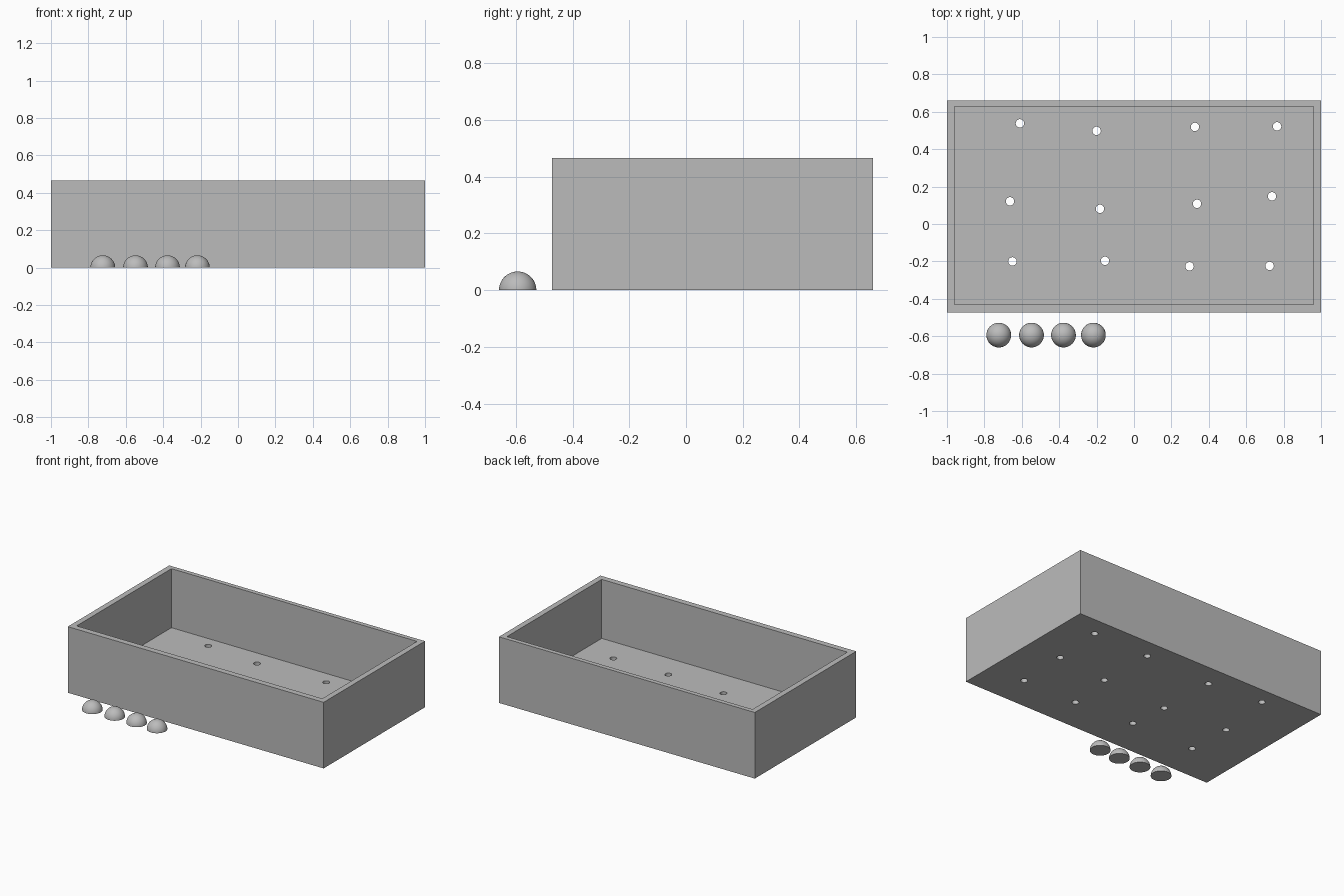
import bpy
import bmesh
from mathutils import Matrix, Vector

if "Cube" in bpy.data.objects:
    bpy.data.objects.remove(bpy.data.objects["Cube"], do_unlink=True)

HEIGHT, FLOOR = 0.467, 0.05
OUTER = (-1.0, 1.0, -0.472, 0.66)
INNER = (-0.96, 0.96, -0.43, 0.628)
HOLE_R, FOOT_R = 0.0225, 0.066

grey = bpy.data.materials.new("plain_grey")
grey.use_nodes = True
grey.diffuse_color = (0.5, 0.5, 0.5, 1)
grey.node_tree.nodes["Principled BSDF"].inputs["Base Color"].default_value = (0.5, 0.5, 0.5, 1)


def make_object(name, bm):
    bmesh.ops.recalc_face_normals(bm, faces=bm.faces)
    mesh = bpy.data.meshes.new(name)
    bm.to_mesh(mesh)
    bm.free()
    mesh.materials.append(grey)
    obj = bpy.data.objects.new(name, mesh)
    bpy.context.collection.objects.link(obj)
    return obj


def box(name, bounds, z0, z1):
    x0, x1, y0, y1 = bounds
    bm = bmesh.new()
    place = Matrix.Translation(((x0 + x1) / 2, (y0 + y1) / 2, (z0 + z1) / 2))
    bmesh.ops.create_cube(bm, size=1, matrix=place @ Matrix.Diagonal((x1 - x0, y1 - y0, z1 - z0, 1)))
    return make_object(name, bm)


def cut(target, cutter):
    cutter.hide_render = True
    mod = target.modifiers.new("cut", "BOOLEAN")
    mod.operation, mod.solver, mod.object = "DIFFERENCE", "EXACT", cutter
    bpy.context.view_layer.objects.active = target
    bpy.ops.object.modifier_apply(modifier=mod.name)
    bpy.data.objects.remove(cutter, do_unlink=True)


def smooth(obj):
    bpy.ops.object.select_all(action="DESELECT")
    obj.select_set(True)
    bpy.context.view_layer.objects.active = obj
    bpy.ops.object.shade_smooth_by_angle(angle=0.6)


# Open planter tray
tray = box("planter_tray", OUTER, 0, HEIGHT)
cut(tray, box("cavity_cutter", INNER, FLOOR, HEIGHT + 0.1))

# Drainage holes, loosely spaced in three rows
holes = [(-0.61, 0.538), (-0.20, 0.498), (0.326, 0.519), (0.765, 0.522),
         (-0.663, 0.121), (-0.182, 0.081), (0.337, 0.108), (0.738, 0.148),
         (-0.65, -0.20), (-0.155, -0.197), (0.297, -0.226), (0.725, -0.224)]
bm = bmesh.new()
for x, y in holes:
    bmesh.ops.create_cone(bm, cap_ends=True, segments=32, radius1=HOLE_R, radius2=HOLE_R,
                          depth=0.2, matrix=Matrix.Translation((x, y, FLOOR / 2)))
cut(tray, make_object("hole_cutter", bm))
smooth(tray)

# Loose half-round feet lying in front of the tray
for i, x in enumerate((-0.723, -0.548, -0.377, -0.217)):
    bm = bmesh.new()
    bmesh.ops.create_uvsphere(bm, u_segments=48, v_segments=24, radius=FOOT_R)
    cutplane = bmesh.ops.bisect_plane(bm, geom=bm.verts[:] + bm.edges[:] + bm.faces[:],
                                      plane_co=Vector(), plane_no=(0, 0, 1), clear_inner=True)
    bmesh.ops.holes_fill(bm, edges=[e for e in bm.edges if e.is_boundary])
    foot = make_object(f"foot_{i + 1}", bm)
    foot.location = (x, -0.594, 0)
    smooth(foot)
